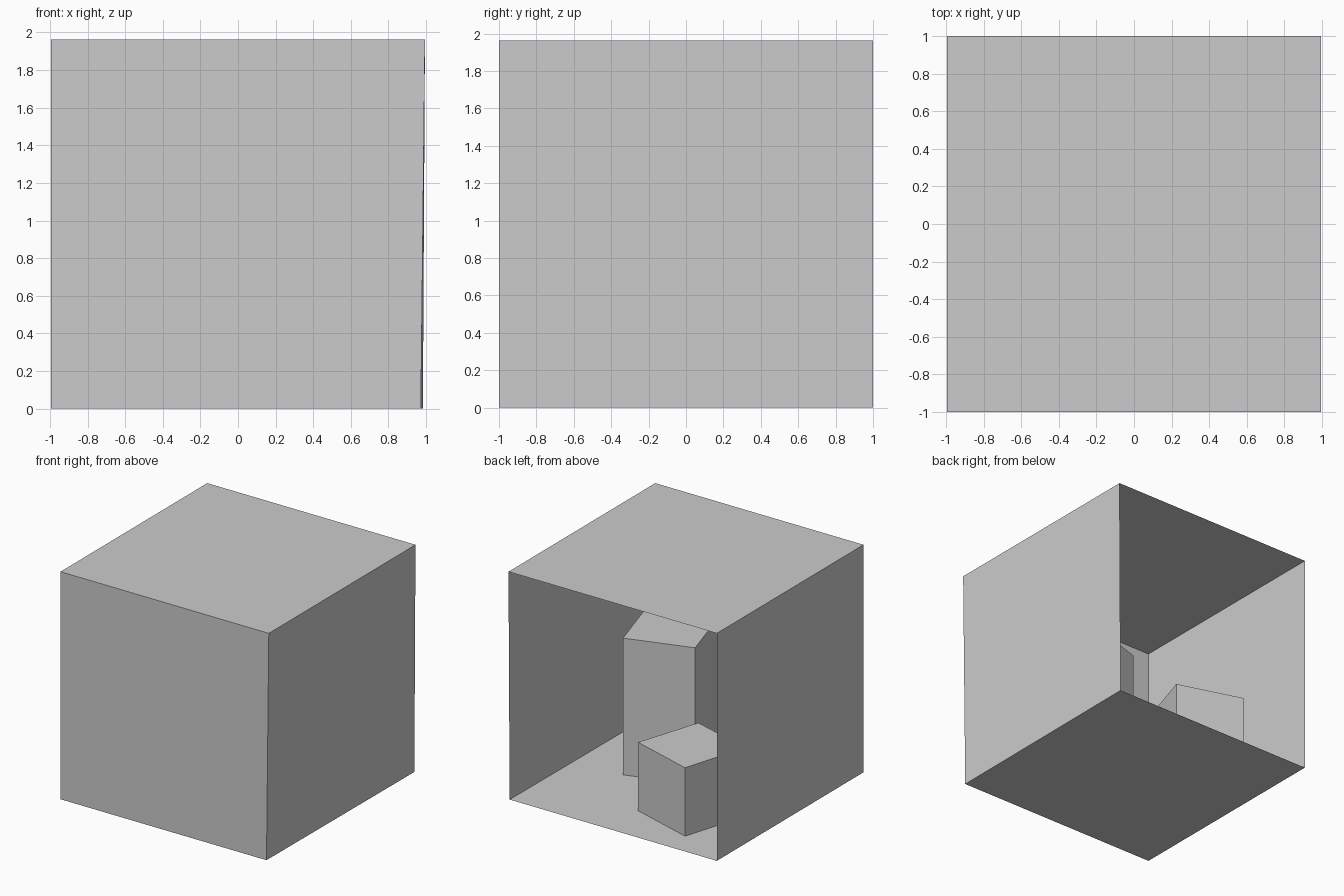
import bpy
import bmesh

cube = bpy.data.objects.get("Cube")
if cube:
    bpy.data.objects.remove(cube, do_unlink=True)

# One plain grey for the whole room
GREY = (0.6, 0.6, 0.6, 1.0)
grey = bpy.data.materials.new("plain_grey")
grey.use_nodes = True
grey.diffuse_color = GREY
grey.node_tree.nodes["Principled BSDF"].inputs["Base Color"].default_value = GREY


def add_object(name, bm):
    mesh = bpy.data.meshes.new(name)
    bm.to_mesh(mesh)
    bm.free()
    mesh.materials.append(grey)
    obj = bpy.data.objects.new(name, mesh)
    bpy.context.collection.objects.link(obj)
    return obj


def panel(name, corners):
    """A single thin wall, facing into the room."""
    bm = bmesh.new()
    bm.faces.new([bm.verts.new(c) for c in corners])
    add_object(name, bm)


def block(name, footprint, height):
    """A straight block standing on the floor, open underneath."""
    bm = bmesh.new()
    base = [bm.verts.new((x, y, 0)) for x, y in footprint]
    top = [bm.verts.new((x, y, height)) for x, y in footprint]
    bm.faces.new(top)
    for i in range(len(base)):
        j = (i + 1) % len(base)
        bm.faces.new((base[i], base[j], top[j], top[i]))
    bmesh.ops.recalc_face_normals(bm, faces=bm.faces)
    add_object(name, bm)


# Room corners: the left wall leans slightly outwards, the back (+y) is open
W, H = 0.994, 1.963
floor_open_l, floor_front_l = (0.983, 1, 0), (0.972, -1, 0)
floor_open_r, floor_front_r = (-W, 1, 0), (-W, -1, 0)
top_open_l, top_front_l = (W, 1, H), (W, -1, H)
top_open_r, top_front_r = (-W, 1, H), (-W, -1, H)

panel("floor", (floor_open_l, floor_open_r, floor_front_r, floor_front_l))
panel("ceiling", (top_open_l, top_front_l, top_front_r, top_open_r))
panel("front_wall", (floor_front_l, floor_front_r, top_front_r, top_front_l))
panel("right_wall", (floor_front_r, floor_open_r, top_open_r, top_front_r))
panel("left_wall", (floor_open_l, floor_front_l, top_front_l, top_open_l))

# The two turned blocks inside
block("short_block", ((-0.529, 0.768), (-0.701, 0.195), (-0.136, 0.027), (0.043, 0.592)), 0.59)
block("tall_block", ((0.519, 0.117), (-0.046, -0.059), (0.129, -0.631), (0.694, -0.452)), 1.18)
